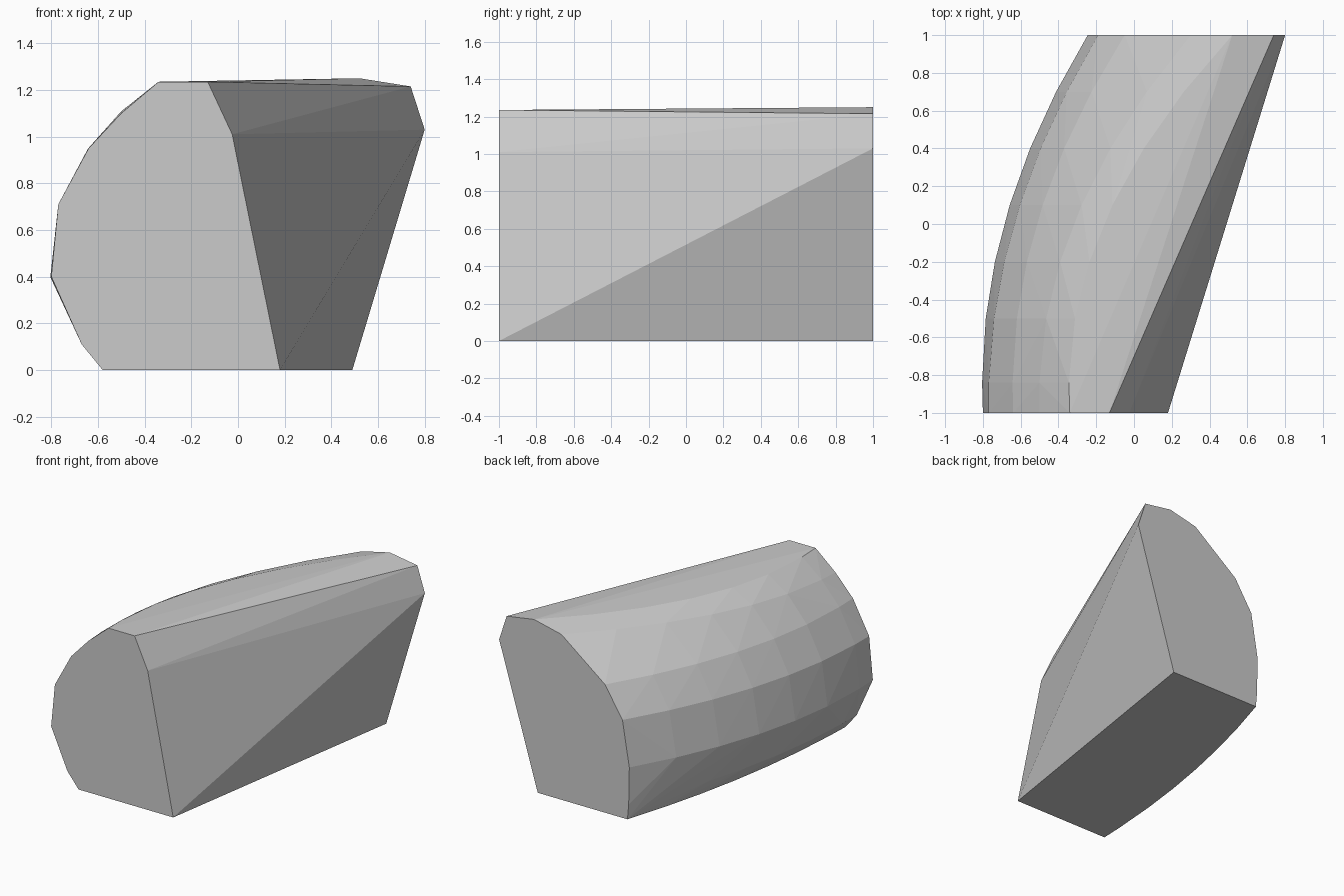
import bpy, bmesh

if "Cube" in bpy.data.objects:
    bpy.data.objects.remove(bpy.data.objects["Cube"])

# Matching outline points on the two flat ends: (x, z), bottom left clockwise to bottom right
FRONT = [(-0.58, 0), (-0.67, 0.11), (-0.80, 0.40), (-0.77, 0.71), (-0.64, 0.95),
         (-0.50, 1.10), (-0.34, 1.235), (-0.13, 1.235), (-0.025, 1.01), (0.18, 0)]
BACK = [(-0.23, 0), (-0.24, 0.11), (-0.245, 0.38), (-0.19, 0.71), (-0.05, 0.93),
        (0.30, 1.20), (0.52, 1.25), (0.74, 1.215), (0.80, 1.03), (0.49, 0)]
# How far each line bows out to the left between the ends
BOW = [0.075, 0.11, 0.165, 0.155, 0.17, 0.22, 0.25, 0, 0, 0]
STEPS = [0, 0.08, 0.25, 0.4, 0.55, 0.7, 0.85, 1]

# Wedge body: bowed left side, straight right side, flat ends and base
bm = bmesh.new()
for (fx, fz), (bx, bz), bow in zip(FRONT, BACK, BOW):
    for t in (STEPS if bow else (0, 1)):
        arc = 4 * t * (1 - t)
        sink = 0.015 * arc if bow == 0.25 else 0
        bm.verts.new((fx + (bx - fx) * t - bow * arc, 2 * t - 1, fz + (bz - fz) * t - sink))
hull = bmesh.ops.convex_hull(bm, input=bm.verts)
spare = {g for g in hull["geom_interior"] + hull["geom_unused"] if isinstance(g, bmesh.types.BMVert)}
bmesh.ops.delete(bm, geom=list(spare), context='VERTS')
bmesh.ops.dissolve_limit(bm, angle_limit=0.005, verts=bm.verts, edges=bm.edges)
bmesh.ops.recalc_face_normals(bm, faces=bm.faces)

mesh = bpy.data.meshes.new("wedge_body")
bm.to_mesh(mesh)
bm.free()
body = bpy.data.objects.new("wedge_body", mesh)
bpy.context.collection.objects.link(body)

# Single grey finish
grey = bpy.data.materials.new("light_grey")
grey.diffuse_color = (0.6, 0.6, 0.6, 1)
grey.use_nodes = True
grey.node_tree.nodes["Principled BSDF"].inputs["Base Color"].default_value = grey.diffuse_color
mesh.materials.append(grey)
